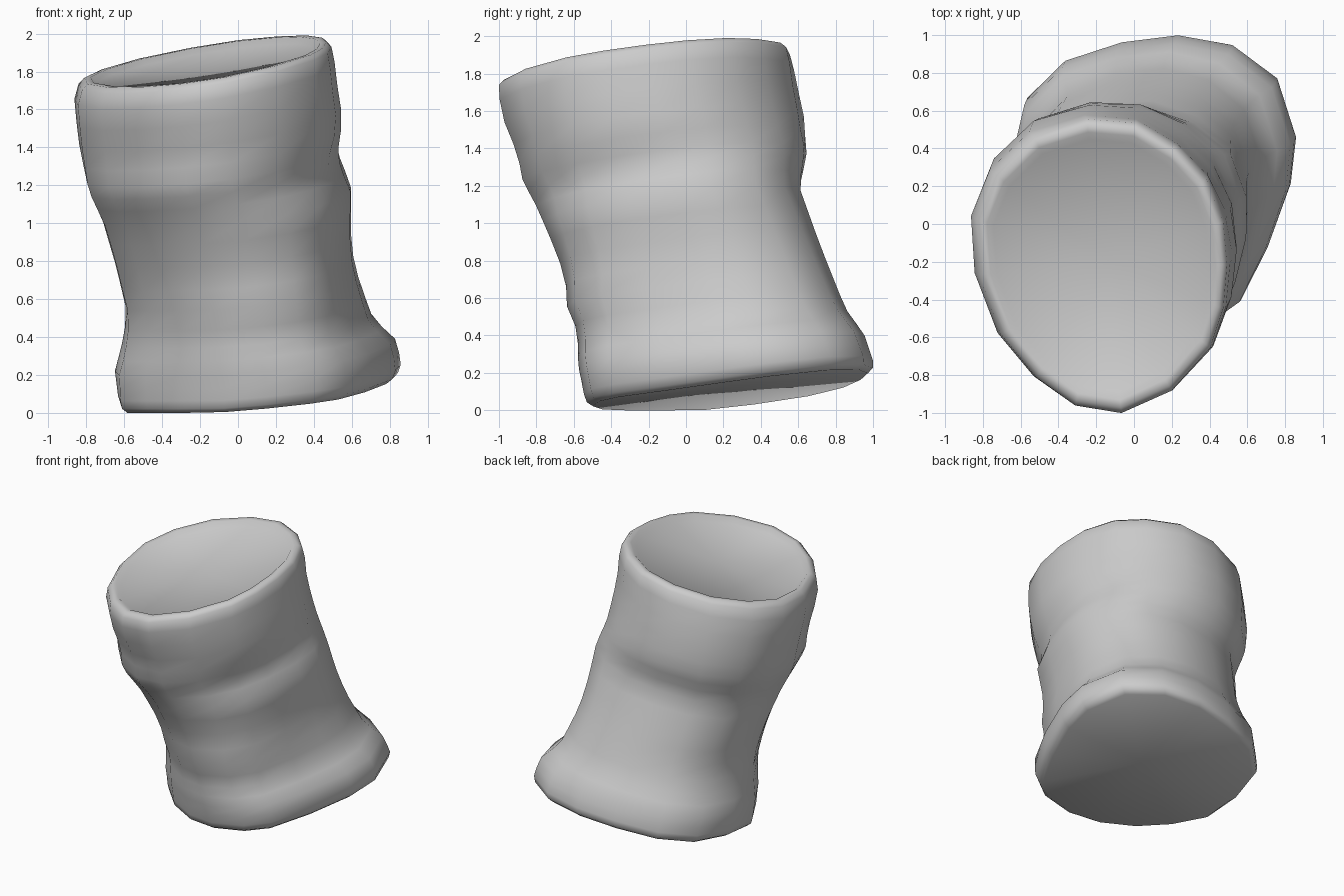
import bpy, bmesh
from math import exp

if "Cube" in bpy.data.objects:
    bpy.data.objects.remove(bpy.data.objects["Cube"])

# end outlines seen from above (counter-clockwise from the right)
TOP = [(.51,-.2),(.49,.03),(.40,.26),(.24,.43),(.02,.56),(-.25,.58),(-.54,.49),(-.75,.29),(-.85,.05),
       (-.83,-.25),(-.71,-.57),(-.52,-.8),(-.31,-.95),(-.06,-.99),(.21,-.87),(.42,-.64),(.49,-.43)]
BOTTOM = [(.83,.2),(.86,.45),(.76,.77),(.52,.95),(.23,1),(-.07,.96),(-.37,.86),(-.57,.66),(-.64,.35),
          (-.64,.05),(-.51,-.2),(-.32,-.4),(-.08,-.53),(.15,-.58),(.40,-.54),(.56,-.43),(.71,-.13)]

# silhouette profiles: (height, offset)
LEFT = [(.03,-.63),(.2,-.655),(.35,-.615),(.5,-.585),(.75,-.64),(1,-.71),(1.2,-.79),(1.4,-.835),(1.65,-.865),(1.75,-.845)]
RIGHT = [(.15,.84),(.25,.86),(.37,.84),(.5,.715),(.7,.645),(.85,.61),(1,.6),(1.2,.61),(1.4,.545),(1.58,.57),(1.8,.525),(1.95,.5)]
FRONT = [(.03,-.54),(.25,-.59),(.42,-.58),(.55,-.615),(.7,-.61),(1,-.76),(1.22,-.87),(1.36,-.895),(1.57,-.98),(1.75,-1.01)]
BACK = [(.2,1.01),(.26,1),(.4,.955),(.55,.855),(.9,.72),(1.2,.615),(1.4,.66),(1.6,.645),(1.9,.565)]

# local dents and swellings: direction x, y, level, spread, amount
SCULPT = [(.8,-.6,.63,.06,-.06),   # crease under the upper band
          (.5,-.85,.36,.12,.07),   # front ridge
          (.7,.7,.8,.12,-.08),     # flattened back right
          (-.7,-.7,.67,.08,.05),   # overhang at the front left
          (-.7,-.7,.15,.14,-.08)]  # narrowed front left base

def lerp(a, b, t):
    return a + (b - a) * t

def sample(table, z):
    if z <= table[0][0]:
        return table[0][1]
    for (z0, v0), (z1, v1) in zip(table, table[1:]):
        if z <= z1:
            return lerp(v0, v1, (z - z0) / (z1 - z0))
    return table[-1][1]

def unit(outline):
    xs, ys = zip(*outline)
    return [((x - min(xs)) / (max(xs) - min(xs)), (y - min(ys)) / (max(ys) - min(ys))) for x, y in outline]

def height(x, y, t):
    low = max(0, .05 + .1 * x + .1 * y + .03 * y * y)
    return lerp(low, 1.902 + .17 * x + .125 * y, t)

UT, UB = unit(TOP), unit(BOTTOM)

def ring(bm, t, scale=1, drop=0):
    l = sample(LEFT, height(lerp(-.64, -.85, t), lerp(.2, .05, t), t))
    r = sample(RIGHT, height(lerp(.86, .51, t), lerp(.4, -.15, t), t))
    f = sample(FRONT, height(lerp(.15, -.06, t), lerp(-.58, -1, t), t))
    b = sample(BACK, height(lerp(.2, -.2, t), lerp(1, .58, t), t))
    cx, cy = (l + r) / 2, (f + b) / 2
    verts = []
    for (ax, ay), (bx, by) in zip(UB, UT):
        u, v = lerp(ax, bx, t), lerp(ay, by, t)
        s = scale
        for dx, dy, level, spread, amount in SCULPT:
            side = max(0, dx * (2 * u - 1) + dy * (2 * v - 1))
            s *= 1 + amount * side ** 4 * exp(-((t - level) / spread) ** 2)
        x, y = lerp(cx, lerp(l, r, u), s), lerp(cy, lerp(f, b, v), s)
        verts.append(bm.verts.new((x, y, height(x, y, t) - drop)))
    return verts

# waisted body lofted between two tilted ends; the upper rim stands above its cap
bm = bmesh.new()
levels = [(0, .95), (.012, .99), (.035, 1), (.07, 1), (.11, 1), (.15, 1), (.19, 1), (.24, 1), (.3, 1), (.36, 1),
          (.43, 1), (.5, 1), (.56, 1), (.61, 1), (.65, 1), (.69, 1), (.74, 1), (.8, 1), (.87, 1), (.94, 1),
          (.985, .99), (1, .95), (1, .9), (1, .85, .03)]
rings = [ring(bm, *level) for level in levels]
n = len(TOP)
for a, b in zip(rings, rings[1:]):
    for i in range(n):
        j = (i + 1) % n
        bm.faces.new((a[i], a[j], b[j], b[i]))

# slightly dished end caps
for loop, dz in ((rings[0], .03), (rings[-1], -.02)):
    c = sum((v.co for v in loop), loop[0].co * 0) / n
    c.z += dz
    centre = bm.verts.new(c)
    for i in range(n):
        bm.faces.new((loop[i], loop[(i + 1) % n], centre))
bmesh.ops.recalc_face_normals(bm, faces=bm.faces)

mesh = bpy.data.meshes.new("waisted_body")
bm.to_mesh(mesh)
bm.free()
for p in mesh.polygons:
    p.use_smooth = True
body = bpy.data.objects.new("waisted_body", mesh)
bpy.context.collection.objects.link(body)
